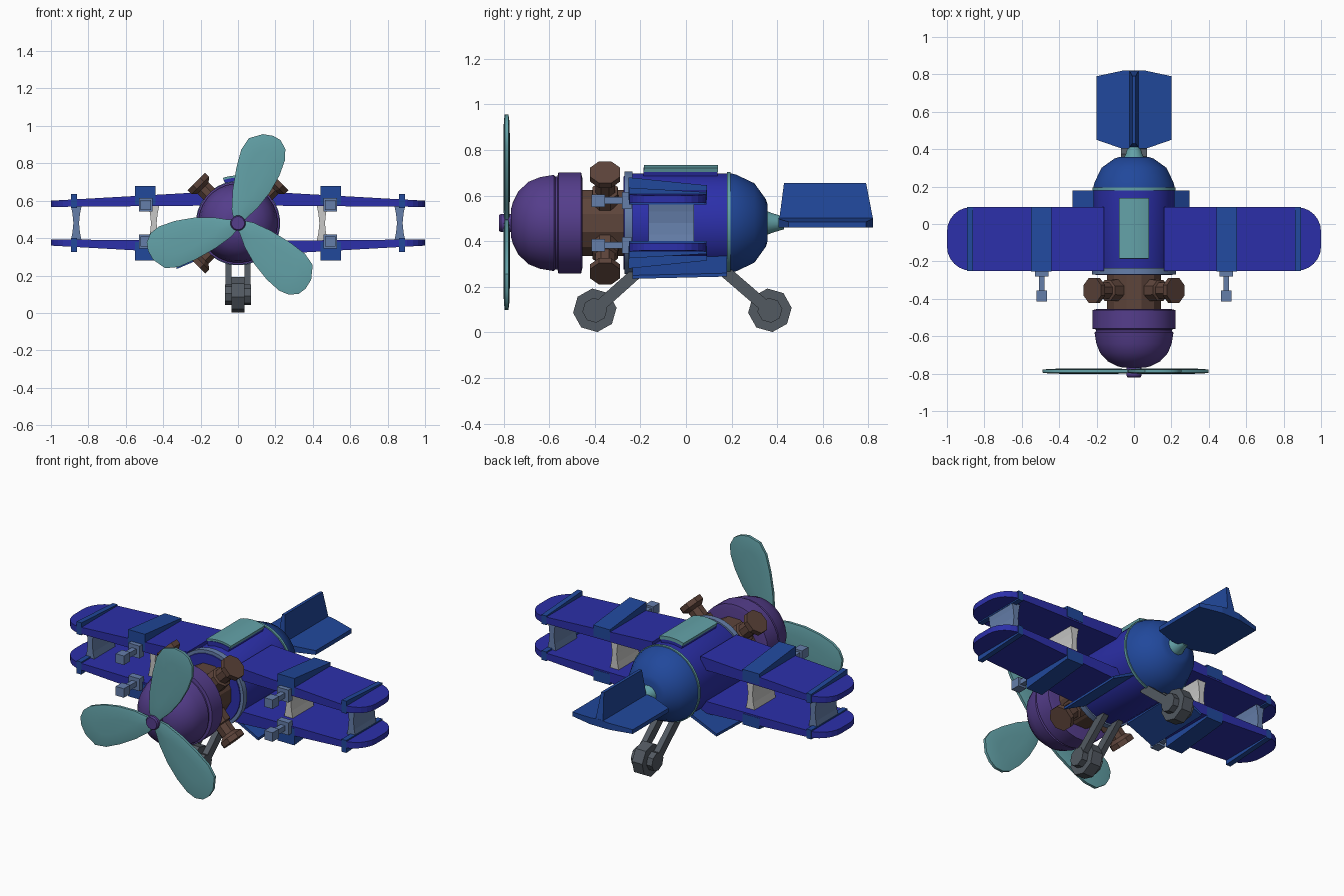
import bpy, bmesh
from math import sin, cos, pi, radians
from mathutils import Vector

cube = bpy.data.objects.get("Cube")
if cube:
    bpy.data.objects.remove(cube)


def material(name, rgb):
    m = bpy.data.materials.new(name)
    m.use_nodes = True
    col = (*rgb, 1)
    m.diffuse_color = col
    bsdf = next(n for n in m.node_tree.nodes if n.type == 'BSDF_PRINCIPLED')
    bsdf.inputs["Base Color"].default_value = col
    return m


PURPLE = material("purple", (0.09, 0.047, 0.26))
NAVY = material("royal blue", (0.025, 0.029, 0.40))
BLUE = material("mid blue", (0.015, 0.065, 0.33))
TEAL = material("teal", (0.125, 0.36, 0.39))
BROWN = material("brown", (0.11, 0.058, 0.043))
STEEL = material("steel blue", (0.13, 0.21, 0.40))
WHITE = material("off white", (0.58, 0.58, 0.57))
GREY = material("gear grey", (0.085, 0.1, 0.12))
AXIS_Z = 0.48
BACK = Vector((0, 1, 0))


def loft(name, rings, mat, smooth=False):
    """Skin a list of equal-length point rings and cap both ends."""
    bm = bmesh.new()
    vs = [[bm.verts.new(p) for p in r] for r in rings]
    n = len(vs[0])
    for a, b in zip(vs, vs[1:]):
        for i in range(n):
            j = (i + 1) % n
            bm.faces.new((a[i], a[j], b[j], b[i]))
    bm.faces.new(vs[0])
    bm.faces.new(vs[-1])
    bmesh.ops.recalc_face_normals(bm, faces=bm.faces)
    me = bpy.data.meshes.new(name)
    bm.to_mesh(me)
    bm.free()
    me.materials.append(mat)
    ob = bpy.data.objects.new(name, me)
    bpy.context.collection.objects.link(ob)
    if smooth:
        bpy.ops.object.select_all(action='DESELECT')
        ob.select_set(True)
        bpy.context.view_layer.objects.active = ob
        bpy.ops.object.shade_smooth_by_angle(angle=radians(35))
    return ob


def lathe(name, profile, mat, origin=(0, 0, AXIS_Z), axis=BACK, sides=32, smooth=True, phase=0.5):
    """Spin (distance along axis, radius) pairs."""
    q = axis.to_track_quat('Z', 'Y')
    angles = [2 * pi * (i + phase) / sides for i in range(sides)]
    rings = [[Vector(origin) + q @ Vector((r * cos(a), r * sin(a), d)) for a in angles]
             for d, r in profile]
    return loft(name, rings, mat, smooth)


def prism(name, outline, place, mat, smooth=False):
    """Extrude an outline; place(u, v, w) maps it to space with w = 0 or 1."""
    return loft(name, [[place(u, v, w) for u, v in outline] for w in (0, 1)], mat, smooth)


def box(name, x, y, z, mat):
    outline = [(x[0], y[0]), (x[1], y[0]), (x[1], y[1]), (x[0], y[1])]
    return prism(name, outline, lambda u, v, w: (u, v, z[w]), mat)


# Fuselage
lathe("fuselage", [(-0.274, 0.205), (-0.24, 0.217), (0.19, 0.217)], NAVY)
lathe("front_collar", [(-0.27, 0.2), (-0.27, 0.226), (-0.235, 0.226), (-0.235, 0.2)], STEEL)
lathe("rear_band", [(0.178, 0.2), (0.18, 0.224), (0.195, 0.224), (0.198, 0.2)], TEAL)
lathe("tail_shell", [(0.19, 0.22), (0.22, 0.213), (0.3, 0.175), (0.35, 0.105), (0.358, 0.08)], BLUE)
lathe("tail_joint", [(0.34, 0.06), (0.375, 0.045), (0.43, 0.028)], TEAL, sides=16)


# Curved hatch on the spine, over a blue sill
def arc_panel(name, r0, r1, half, y0, y1, mat):
    arc = [radians(half * k / 4) for k in range(-4, 5)]
    outline = [(r1 * sin(a), r1 * cos(a)) for a in arc] + [(r0 * sin(a), r0 * cos(a)) for a in reversed(arc)]
    prism(name, outline, lambda u, v, w: (u, (y0, y1)[w], AXIS_Z + v), mat, True)


arc_panel("hatch_sill", 0.2, 0.243, 18, -0.187, 0.138, NAVY)
arc_panel("top_hatch", 0.235, 0.255, 18.5, -0.184, 0.14, TEAL)

# Engine block with four diagonal cylinders
lathe("engine_block", [(-0.47, 0.15), (-0.25, 0.15)], BROWN, sides=12, smooth=False)
for sx in (-1, 1):
    for sz in (-1, 1):
        lathe("engine_cylinder", [(0.1, 0.065), (0.2, 0.06), (0.205, 0.046), (0.265, 0.046),
                                  (0.285, 0.072), (0.315, 0.072)], BROWN,
              (0, -0.355, AXIS_Z), Vector((sx, 0, sz)).normalized(), 8, False)

# Nose cowl and spinner
lathe("cowl_ring", [(-0.565, 0.2), (-0.56, 0.222), (-0.46, 0.222), (-0.455, 0.2)], PURPLE)
lathe("nose_dome", [(-0.768, 0.06), (-0.76, 0.09), (-0.735, 0.14), (-0.69, 0.182), (-0.64, 0.202),
                    (-0.58, 0.212), (-0.572, 0.204), (-0.5, 0.204)], PURPLE)
lathe("spinner", [(-0.82, 0.035), (-0.812, 0.041), (-0.75, 0.041)], PURPLE, sides=16)

# Propeller blades: (across, along) outline with a slightly raised middle
blade = [(-0.022, 0), (-0.055, 0.06), (-0.082, 0.16), (-0.1, 0.28), (-0.105, 0.38), (-0.085, 0.45),
         (-0.02, 0.494), (0.035, 0.502), (0.08, 0.492), (0.118, 0.455), (0.135, 0.4),
         (0.132, 0.31), (0.112, 0.21), (0.075, 0.11), (0.035, 0.04), (0.022, 0)]
for angle in (72, 201, 320):
    t = radians(angle)
    rings = []
    for s, d in ((0.35, -0.014), (0.8, -0.012), (1, -0.008), (1, 0.008), (0.8, 0.012), (0.35, 0.014)):
        pts = [(v * s, 0.27 + (u - 0.27) * (0.4 + 0.6 * s)) for v, u in blade]
        rings.append([(u * cos(t) + v * sin(t), -0.787 + d, AXIS_Z + u * sin(t) - v * cos(t))
                      for v, u in pts])
    loft("propeller_blade", rings, TEAL, True)

# Half wing outline with rounded tip corners
wing = [(0.16, -0.25)]
for cy, start in ((-0.12, -90), (-0.04, 0)):
    wing += [(0.87 + 0.13 * cos(radians(start + a)), cy + 0.13 * sin(radians(start + a)))
             for a in range(0, 91, 15)]
wing.append((0.16, 0.09))
wedge = [(-0.253, 0.1), (-0.253, 0.2), (0.092, 0.165), (0.092, 0.1)]
tip_strip = [(-0.251, 0.08), (-0.251, 0.155), (0.091, 0.135), (0.091, 0.08)]
strut = [(-0.03, -0.1), (-0.02, -0.05), (-0.015, 0), (-0.02, 0.05), (-0.03, 0.1),
         (0.03, 0.1), (0.02, 0.05), (0.015, 0), (0.02, -0.05), (0.03, -0.1)]

for sx in (-1, 1):
    side = "left" if sx > 0 else "right"
    for sz in (-1, 1):
        level = side + ("_upper_" if sz > 0 else "_lower_")

        def wing_point(u, v, w):
            h = 0.12 + 0.045 * (1 - u) / 0.8 if w else 0.087 + 0.008 * (1 - u)
            return (sx * u, v, AXIS_Z + sz * h)

        prism(level + "wing", wing, wing_point, NAVY)
        for name, shape, x0, x1 in (("wing_wedge", wedge, 0.44, 0.55),
                                    ("tip_strip", tip_strip, 0.862, 0.893)):
            prism(level + name, shape,
                  lambda u, v, w: (sx * (x0, x1)[w], u, AXIS_Z + sz * v), BLUE)

        # Wing guns
        gun = (sx * 0.493, -0.25, AXIS_Z + sz * 0.098)
        for part, y0, y1, h in (("mount", -0.28, -0.24, 0.037), ("barrel", -0.36, -0.27, 0.015),
                                ("muzzle", -0.415, -0.355, 0.027)):
            box(level + "gun_" + part, (gun[0] - h, gun[0] + h), (y0, y1),
                (gun[2] - h, gun[2] + h), STEEL)

    # Struts between the wings
    for x, mat, name in ((0.865, STEEL, "_outer_strut"), (0.45, WHITE, "_inner_strut")):
        prism(side + name, strut, lambda u, v, w: (sx * x + u, -0.165 + 0.2 * w, AXIS_Z + v), mat)

    # Sloping belly plate beside the fuselage
    edge = 0.298 if sx > 0 else 0.328
    plate = [(0.15, 0.31), (edge, 0.235), (edge, 0.25), (0.15, 0.33)]
    prism(side + "_belly_plate", plate,
          lambda u, v, w: (sx * u, -0.235 + 0.415 * w, v + 0.01 * w), BLUE)

    # Half of the level tailplane, thinner toward its tip
    tailplane = [(0, 0.405), (0.07, 0.405), (0.2, 0.45), (0.2, 0.79), (0.06, 0.82), (0, 0.82)]
    prism(side + "_tailplane", tailplane,
          lambda u, v, w: (sx * u, v, 0.46 + w * (0.045 - 0.1 * u)), BLUE)

# Upright tail fin
fin = [(0.405, 0.465), (0.43, 0.655), (0.79, 0.655), (0.82, 0.5), (0.82, 0.465)]
prism("tail_fin", fin,
      lambda u, v, w: ((2 * w - 1) * (0.028 - 0.1 * (v - 0.465)), u, v), BLUE)

# Landing gear, fore and aft
for name, y_top, y_wheel in (("front", -0.19, -0.4), ("rear", 0.15, 0.368)):
    foot = Vector((0, y_wheel, 0.097))
    lathe(name + "_wheel", [(-0.034, 0.096), (0.034, 0.096)], GREY,
          foot, Vector((1, 0, 0)), 8, False, 0.15)
    top = Vector((0, y_top, 0.285))
    across = (foot - top).normalized().cross(Vector((1, 0, 0))) * 0.026
    arm = [p[1:] for p in (top + across, top - across, foot - across, foot + across)]
    for sx in (-1, 1):
        prism(name + "_gear_arm", arm, lambda u, v, w: (sx * (0.034 + 0.034 * w), u, v), GREY)
        lathe(name + "_wheel_hub", [(0.03, 0.055), (0.07, 0.055)], GREY,
              foot, Vector((sx, 0, 0)), 8, False, 0.15)
